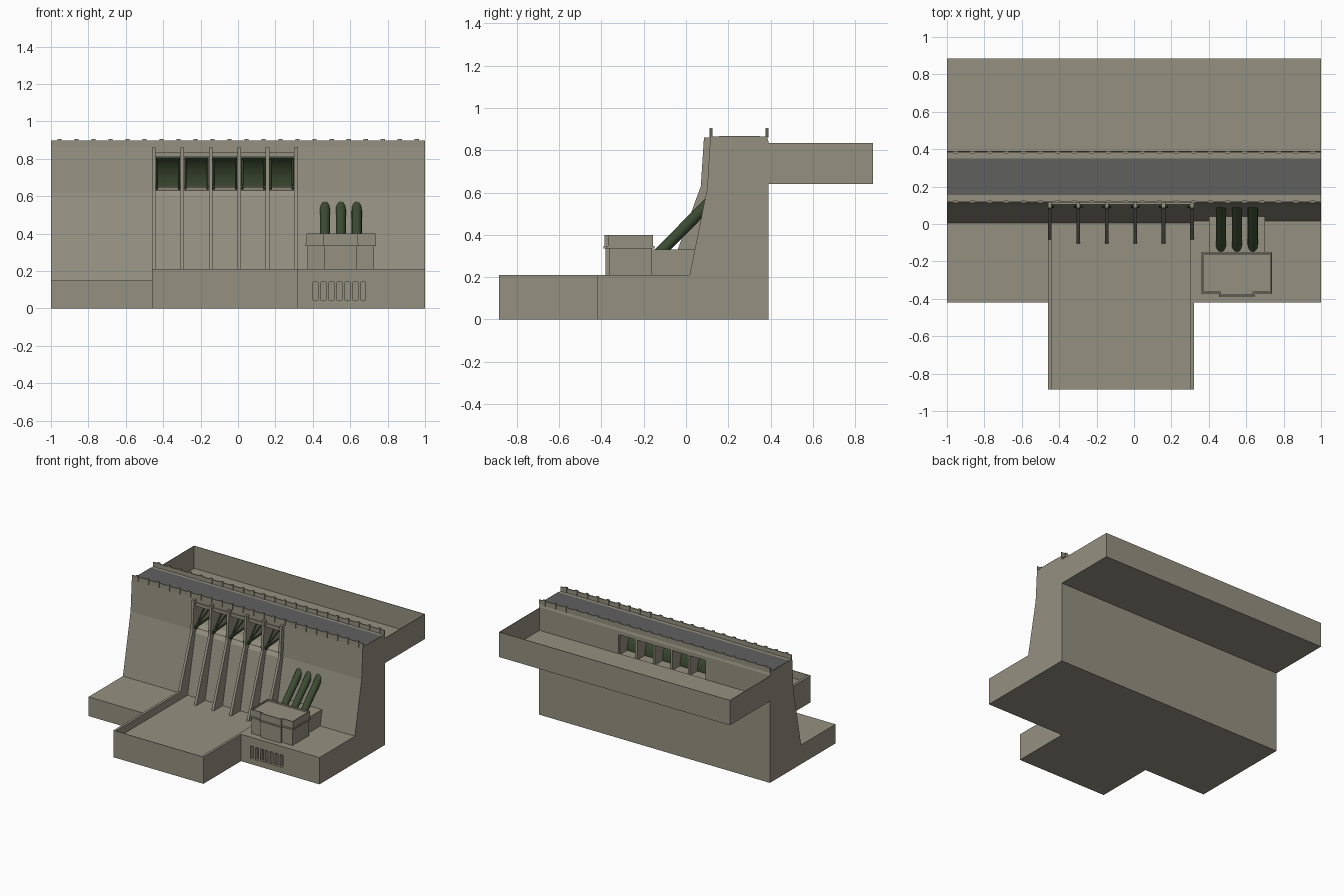
import bpy, bmesh, math
from mathutils import Vector

if "Cube" in bpy.data.objects:
    bpy.data.objects.remove(bpy.data.objects["Cube"])


def material(name, col):
    m = bpy.data.materials.new(name)
    m.diffuse_color = (*col, 1)
    m.use_nodes = True
    m.node_tree.nodes["Principled BSDF"].inputs["Base Color"].default_value = m.diffuse_color
    return m


STONE = material("concrete", (0.30, 0.28, 0.22))
ROAD = material("asphalt", (0.115, 0.117, 0.113))
GREEN = material("dark_green_steel", (0.045, 0.07, 0.032))


def finish(name, bm, mat):
    bmesh.ops.recalc_face_normals(bm, faces=bm.faces[:])
    me = bpy.data.meshes.new(name)
    bm.to_mesh(me)
    bm.free()
    me.materials.append(mat)
    ob = bpy.data.objects.new(name, me)
    bpy.context.collection.objects.link(ob)
    return ob


def add_prism(bm, pts, x0, x1):
    """Extrude a (y, z) outline along x."""
    a = [bm.verts.new((x0, y, z)) for y, z in pts]
    b = [bm.verts.new((x1, y, z)) for y, z in pts]
    bm.faces.new(a)
    bm.faces.new(b[::-1])
    n = len(pts)
    for i in range(n):
        j = (i + 1) % n
        bm.faces.new((a[i], b[i], b[j], a[j]))


def add_box(bm, x0, x1, y0, y1, z0, z1):
    add_prism(bm, [(y0, z0), (y1, z0), (y1, z1), (y0, z1)], x0, x1)


def boxes(name, dims, mat=STONE):
    bm = bmesh.new()
    for d in dims:
        add_box(bm, *d)
    return finish(name, bm, mat)


def prisms(name, pts, spans, mat=STONE):
    bm = bmesh.new()
    for s in spans:
        add_prism(bm, pts, *s)
    return finish(name, bm, mat)


def add_tube(bm, p, q, r, n):
    p, q = Vector(p), Vector(q)
    rot = (q - p).to_track_quat('Z', 'Y')
    rings = [[bm.verts.new(c + rot @ Vector((r * math.cos(2 * math.pi * i / n),
                                             r * math.sin(2 * math.pi * i / n), 0)))
              for i in range(n)] for c in (p, q)]
    for i in range(n):
        j = (i + 1) % n
        bm.faces.new((rings[0][i], rings[0][j], rings[1][j], rings[1][i]))
    bm.faces.new(rings[0])
    bm.faces.new(rings[1])


# dam body: full-height wings either side of the spillway
wing = [(0.39, 0), (0.39, 0.84), (0.383, 0.865), (0.115, 0.865), (0.10, 0.62),
        (0.005, 0.15), (0.005, 0)]
prisms("dam_wings", wing, [(-1, -0.45), (0.31, 1)])

# spillway chute below the gates, and the bridge above them
chute = [(0.39, 0), (0.39, 0.655), (0.26, 0.655), (0.17, 0.648), (0.12, 0.63),
         (0.10, 0.60), (0.005, 0.15), (0.005, 0)]
prisms("spillway_chute", chute, [(-0.45, 0.31)])
bridge = [(0.39, 0.81), (0.39, 0.84), (0.383, 0.865), (0.115, 0.865), (0.115, 0.835),
          (0.105, 0.835), (0.105, 0.81)]
prisms("spillway_bridge", bridge, [(-0.45, 0.31)])

# piers between the bays
pier_x = [-0.45 + 0.152 * i for i in range(6)]
pier = [(0.388, 0.1), (0.388, 0.84), (0.36, 0.86), (0.085, 0.86), (0.07, 0.63),
        (-0.105, 0.15), (-0.105, 0.1)]
prisms("spillway_piers", pier, [(x - 0.01, x + 0.01) for x in pier_x])

# curved radial gates with side arms and pivots
bm = bmesh.new()
cy, cz = 0.10, 0.65
steps = [math.radians(-2 + 56 * i / 10) for i in range(11)]
skin = [(cy + r * math.cos(a), cz + r * math.sin(a))
        for r, seq in ((0.20, steps), (0.188, steps[::-1])) for a in seq]
for x in pier_x[:-1]:
    l, r = x + 0.011, x + 0.141
    add_prism(bm, skin, l, r)
    for s in (l + 0.006, r - 0.006):
        for a in (4, 26, 48):
            a = math.radians(a)
            add_tube(bm, (s, cy, cz), (s, cy + 0.19 * math.cos(a), cz + 0.19 * math.sin(a)), 0.006, 6)
        add_tube(bm, (s - 0.006, cy, cz), (s + 0.006, cy, cz), 0.014, 10)
finish("radial_gates", bm, GREEN)

# road deck
boxes("road", [(-1, 1, 0.155, 0.35, 0.86, 0.868)], ROAD)

# parapets with posts
dims = []
for y in (0.119, 0.384):
    dims.append((-1, 1, y - 0.004, y + 0.004, 0.86, 0.898))
    for i in range(22):
        x = -0.955 + 0.091 * i
        dims.append((x - 0.011, x + 0.011, y - 0.007, y + 0.007, 0.86, 0.905))
boxes("parapets", dims)

# upstream reservoir tray
boxes("reservoir_tray", [
    (-1, 1, 0.385, 0.885, 0.64, 0.66),
    (-1, 1, 0.881, 0.885, 0.65, 0.835),
    (-1, -0.996, 0.385, 0.885, 0.65, 0.835),
    (0.996, 1, 0.385, 0.885, 0.65, 0.835)])

# stilling basin with side walls and end sill
boxes("stilling_basin_floor", [(-0.46, 0.32, -0.885, 0.1, 0, 0.15)])
boxes("stilling_basin_walls", [
    (-0.46, -0.44, -0.885, 0.06, 0.0, 0.21),
    (0.30, 0.32, -0.885, 0.06, 0.0, 0.21),
    (-0.46, 0.32, -0.885, -0.881, 0.0, 0.21)])

# downstream platforms
boxes("left_platform", [(-1, -0.455, -0.42, 0.1, 0, 0.15)])
right = boxes("right_platform", [(0.315, 1, -0.42, 0.1, 0, 0.21)])

# turbine outlet slots cut in the right platform
cutter = boxes("outlet_cutter", [(0.402 + 0.0425 * i, 0.428 + 0.0425 * i, -0.45, -0.385, 0.045, 0.142)
                                 for i in range(7)])
cutter.hide_render = True
cutter.hide_viewport = True
mod = right.modifiers.new("outlet_slots", 'BOOLEAN')
mod.operation = 'DIFFERENCE'
mod.solver = 'EXACT'
mod.object = cutter

# powerhouse: lower walls, front bay, cornice, parapet roof and rear annex
boxes("powerhouse_walls", [
    (0.372, 0.728, -0.365, -0.16, 0.2, 0.34),
    (0.463, 0.637, -0.38, -0.3, 0.2, 0.34)])
boxes("powerhouse_cornice", [
    (0.362, 0.738, -0.375, -0.15, 0.335, 0.347),
    (0.455, 0.645, -0.39, -0.3, 0.335, 0.347)])
boxes("powerhouse_roof", [
    (0.368, 0.732, -0.37, -0.155, 0.34, 0.388),
    (0.46, 0.64, -0.385, -0.3, 0.34, 0.388)])
boxes("powerhouse_parapet", [
    (0.366, 0.374, -0.37, -0.155, 0.345, 0.40),
    (0.726, 0.734, -0.37, -0.155, 0.345, 0.40),
    (0.366, 0.734, -0.163, -0.155, 0.345, 0.40),
    (0.366, 0.466, -0.37, -0.362, 0.345, 0.40),
    (0.634, 0.734, -0.37, -0.362, 0.345, 0.40),
    (0.458, 0.466, -0.385, -0.362, 0.345, 0.40),
    (0.634, 0.642, -0.385, -0.362, 0.345, 0.40),
    (0.458, 0.642, -0.385, -0.377, 0.345, 0.40)])
boxes("powerhouse_annex", [(0.40, 0.70, -0.16, 0.04, 0.2, 0.33)])

# penstock pipes from the dam face down into the annex
bm = bmesh.new()
for x in (0.465, 0.55, 0.635):
    add_tube(bm, (x, -0.14, 0.30), (x, 0.16, 0.604), 0.027, 16)
pipes = finish("penstocks", bm, GREEN)
bpy.context.view_layer.objects.active = pipes
pipes.select_set(True)
bpy.ops.object.shade_smooth_by_angle(angle=math.radians(30))
